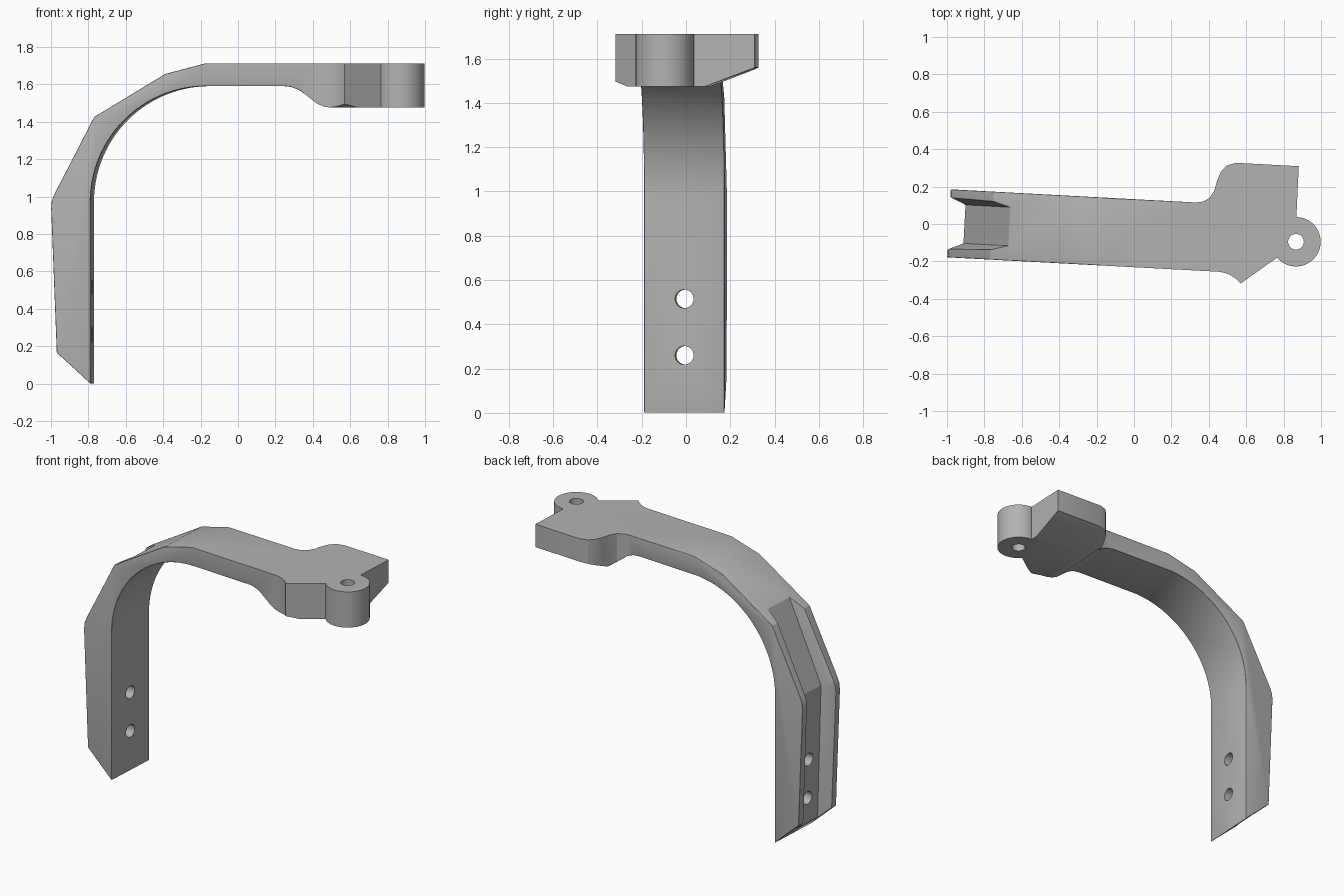
import bpy, bmesh
from math import radians, cos, sin
from mathutils import Matrix, Vector

if "Cube" in bpy.data.objects:
    bpy.data.objects.remove(bpy.data.objects["Cube"])

TURN = Matrix.Rotation(radians(-3.05), 4, 'Z')   # the arm sits slightly turned
FRONT, BACK = -0.231, 0.133                      # arm side planes
MID = (FRONT + BACK) / 2


def add_object(name, bm):
    bmesh.ops.recalc_face_normals(bm, faces=bm.faces)
    mesh = bpy.data.meshes.new(name)
    bm.to_mesh(mesh)
    bm.free()
    obj = bpy.data.objects.new(name, mesh)
    bpy.context.collection.objects.link(obj)
    return obj


def prism(name, points, axis, lo, hi):
    """Extrude a 2D outline along x, y or z."""
    bm = bmesh.new()
    place = {'X': lambda a, b: (lo, a, b), 'Y': lambda a, b: (a, lo, b),
             'Z': lambda a, b: (a, b, lo)}[axis]
    face = bm.faces.new([bm.verts.new(place(*p)) for p in points])
    new = bmesh.ops.extrude_face_region(bm, geom=[face])['geom']
    step = Vector([(hi - lo) * (axis == a) for a in 'XYZ'])
    bmesh.ops.translate(bm, vec=step, verts=[v for v in new if isinstance(v, bmesh.types.BMVert)])
    return add_object(name, bm)


def combine(obj, tool, operation):
    mod = obj.modifiers.new("cut", 'BOOLEAN')
    mod.operation, mod.object, mod.solver = operation, tool, 'EXACT'
    bpy.context.view_layer.objects.active = obj
    bpy.ops.object.modifier_apply(modifier=mod.name)
    bpy.data.objects.remove(tool)


def arc(cx, cy, r, start, end, steps):
    angles = [radians(start + (end - start) * i / steps) for i in range(steps + 1)]
    return [(cx + r * cos(a), cy + r * sin(a)) for a in angles]


# Side profile of the bent arm and the deeper head
profile = [(-0.778, 0), (-0.958, 0.165), (-0.988, 0.935), (-0.985, 0.975), (-0.972, 1.01),
           (-0.758, 1.425), (-0.378, 1.655), (-0.17, 1.71), (1.2, 1.71), (1.2, 1.475),
           (0.51, 1.475), (0.47, 1.481), (0.43, 1.5), (0.38, 1.54), (0.34, 1.569),
           (0.3, 1.585), (0.26, 1.59)]
profile += arc(-0.158, 0.97, 0.62, 90, 180, 28)
bracket = prism("bracket", profile, 'Y', -0.6, 0.6)

# Plan outline: straight arm, flared head and round lug
head = [(0.33, 0.115), (0.37, 0.12), (0.405, 0.14), (0.43, 0.18), (0.445, 0.235),
        (0.465, 0.28), (0.495, 0.312), (0.545, 0.327), (0.881, 0.309), (0.868, 0.036)]
head += arc(0.866, -0.095, 0.132, 88, -140, 36)
head += [(0.57, -0.318), (0.545, -0.293), (0.51, -0.27), (0.48, -0.26), (0.45, -0.255)]
turned = [(TURN.inverted() @ Vector((x, y, 0))).xy[:] for x, y in head]
plan = prism("plan", [(-1.3, FRONT), (-1.3, BACK)] + turned, 'Z', -0.5, 2.5)
combine(bracket, plan, 'INTERSECT')

# Sloped undersides beside the head
for name, edge, side in (("back_slope", BACK, 1), ("front_slope", FRONT, -1)):
    y = edge + side * 0.002
    wedge = [(y, 1.475), (y + side * 0.5, 1.665), (y + side * 0.5, 1.3), (y, 1.3)]
    combine(bracket, prism(name, wedge, 'X', 0.28, 1.5), 'DIFFERENCE')

# Tapered channel along the outer face: narrow floor, wider mouth
bm = bmesh.new()
rings = []
for x, z, dx, dz in ((-0.87, -0.2, -0.2, 0), (-0.905, 0.97, -0.2, 0.06),
                     (-0.53, 1.77, -0.18, 0.09)):
    corners = []
    for half, k in ((0.103, 0), (0.193, 1)):
        corners.append([(x + dx * k, MID + s * half, z + dz * k) for s in (-1, 1)])
    (a, b), (c, d) = corners
    rings.append([bm.verts.new(p) for p in (a, b, d, c)])
for low, high in zip(rings, rings[1:]):
    for i in range(4):
        j = (i + 1) % 4
        bm.faces.new((low[i], low[j], high[j], high[i]))
bm.faces.new(rings[0])
bm.faces.new(rings[-1])
combine(bracket, add_object("channel", bm), 'DIFFERENCE')

# Two bolt holes in the leg, one pivot hole in the lug
for z in (0.26, 0.515):
    combine(bracket, prism("bolt_hole", arc(MID, z, 0.042, 0, 345, 23), 'X', -1.3, -0.5),
            'DIFFERENCE')
pivot = TURN.inverted() @ Vector((0.866, -0.095, 0))
combine(bracket, prism("pivot_hole", arc(pivot.x, pivot.y, 0.042, 0, 345, 23), 'Z', 1, 2),
        'DIFFERENCE')

# Softened long edges of the arm, then the final turn
bm = bmesh.new()
bm.from_mesh(bracket.data)
bmesh.ops.remove_doubles(bm, verts=bm.verts, dist=0.0005)


def on_side(v):
    return v.co.x < 0.4 and min(abs(v.co.y - FRONT), abs(v.co.y - BACK)) < 0.002


edges = [e for e in bm.edges if all(on_side(v) for v in e.verts)
         and len(e.link_faces) == 2 and e.calc_face_angle(0) > 0.8]
bmesh.ops.bevel(bm, geom=edges, offset=0.012, segments=3, profile=0.5,
                affect='EDGES', clamp_overlap=True)
bm.transform(TURN)
bm.to_mesh(bracket.data)
bm.free()

# Single grey finish
grey = bpy.data.materials.new("plain_grey")
grey.use_nodes = True
colour = (0.45, 0.45, 0.45, 1)
grey.diffuse_color = colour
grey.node_tree.nodes["Principled BSDF"].inputs["Base Color"].default_value = colour
bracket.data.materials.clear()
bracket.data.materials.append(grey)
for poly in bracket.data.polygons:
    poly.material_index = 0

bpy.ops.object.select_all(action='DESELECT')
bracket.select_set(True)
bpy.context.view_layer.objects.active = bracket
bpy.ops.object.shade_smooth_by_angle(angle=radians(25))
